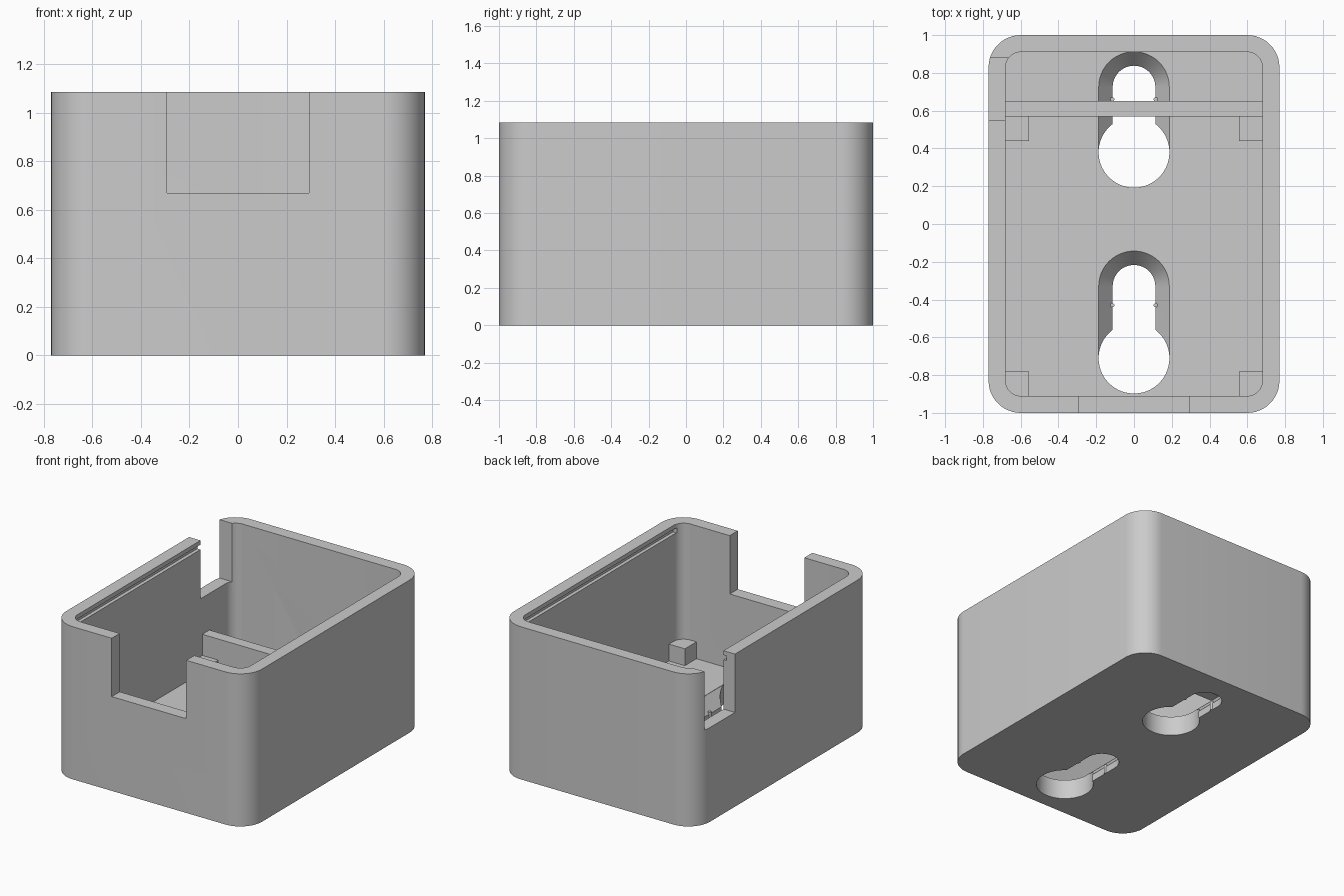
import bpy, bmesh
from math import sin, cos, pi

if "Cube" in bpy.data.objects:
    bpy.data.objects.remove(bpy.data.objects["Cube"], do_unlink=True)

HEIGHT, FLOOR, NOTCH_Z = 1.085, 0.14, 0.67
OUT_X, OUT_Y, IN_X, IN_Y = 0.77, 1.0, 0.68, 0.91

grey = bpy.data.materials.new("light_grey")
grey.use_nodes = True
grey.diffuse_color = (0.6, 0.6, 0.6, 1)
grey.node_tree.nodes["Principled BSDF"].inputs["Base Color"].default_value = (0.6, 0.6, 0.6, 1)


def outline(hx, hy, r, cx=0, cy=0, steps=12):
    """Rounded rectangle as a list of 2D points."""
    pts = []
    for q, (sx, sy) in enumerate([(1, 1), (-1, 1), (-1, -1), (1, -1)]):
        for i in range(steps + 1):
            a = (q + i / steps) * pi / 2
            pts.append((cx + sx * (hx - r) + r * cos(a), cy + sy * (hy - r) + r * sin(a)))
    return pts


def loft(name, rings):
    """Closed solid through (outline, z) rings with equal point counts."""
    bm = bmesh.new()
    loops = [[bm.verts.new((x, y, z)) for x, y in pts] for pts, z in rings]
    n = len(loops[0])
    for low, high in zip(loops, loops[1:]):
        for i in range(n):
            j = (i + 1) % n
            bm.faces.new((low[i], low[j], high[j], high[i]))
    bm.faces.new(loops[0][::-1])
    bm.faces.new(loops[-1])
    bmesh.ops.remove_doubles(bm, verts=bm.verts, dist=1e-5)
    bmesh.ops.recalc_face_normals(bm, faces=bm.faces)
    mesh = bpy.data.meshes.new(name)
    bm.to_mesh(mesh)
    bm.free()
    mesh.materials.append(grey)
    obj = bpy.data.objects.new(name, mesh)
    bpy.context.collection.objects.link(obj)
    return obj


def block(name, x0, x1, y0, y1, z0, z1):
    pts = [(x0, y0), (x1, y0), (x1, y1), (x0, y1)]
    return loft(name, [(pts, z0), (pts, z1)])


def cylinder(name, x, y, r, z0, z1, steps):
    # Half a step of turn keeps the seams off the slot edges
    pts = [(x + r * cos((i + 0.5) * 2 * pi / steps), y + r * sin((i + 0.5) * 2 * pi / steps))
           for i in range(steps)]
    return loft(name, [(pts, z0), (pts, z1)])


def cut(target, cutter):
    cutter.hide_render = True
    mod = target.modifiers.new("cut", 'BOOLEAN')
    mod.operation, mod.solver, mod.object = 'DIFFERENCE', 'EXACT', cutter
    bpy.context.view_layer.objects.active = target
    bpy.ops.object.modifier_apply(modifier=mod.name)
    bpy.data.objects.remove(cutter, do_unlink=True)


# Open box with rounded corners
shell = outline(OUT_X, OUT_Y, 0.17)
box = loft("case_body", [(shell, 0), (shell, HEIGHT)])
hollow = outline(IN_X, IN_Y, 0.08)
cut(box, loft("cavity_cutter", [(hollow, FLOOR), (hollow, HEIGHT + 0.2)]))

# Cable openings in the front wall and the right wall
cut(box, block("front_cutter", -0.293, 0.293, -1.2, -0.8, NOTCH_Z, 1.3))
cut(box, block("side_cutter", -0.9, -0.6, 0.55, 0.88, NOTCH_Z, 1.3))

# Lid grooves along both side walls
for s in (-1, 1):
    x0, x1 = sorted((s * 0.6, s * (IN_X + 0.025)))
    cut(box, block("groove_cutter", x0, x1, -0.86, 0.86, 1.02, 1.055))

# Keyhole mounts: round entry, narrow slot, sloped sides for a screw head
WIDE, NARROW, LIP = 0.187, 0.113, 0.05
for n, cy in enumerate((-0.71, 0.38)):
    top = cy + 0.38 if n == 0 else cy + 0.345
    mid, half = (cy + top) / 2, (top - cy) / 2
    small = outline(NARROW, half + NARROW, NARROW, 0, mid)
    large = outline(WIDE, half + WIDE, WIDE, 0, mid)
    # Slope ends flush with the floor, then rises straight to clear it
    cut(box, loft("slot_cutter", [(small, -0.1), (small, LIP), (large, FLOOR - 0.002),
                                  (large, FLOOR + 0.03)]))
    cut(box, cylinder("entry_cutter", 0, cy, WIDE + 0.0005, -0.1, FLOOR + 0.05, 64))
    # Small bumps that hold the screw
    for s in (-1, 1):
        cylinder("slot_bump", s * (NARROW + 0.002), cy + 0.28, 0.011, 0.0, LIP + 0.015, 12)

# Cross wall and corner posts
block("divider", -IN_X - 0.02, IN_X + 0.02, 0.57, 0.65, FLOOR, 0.41)
for s in (-1, 1):
    x0, x1 = sorted((s * 0.555, s * (IN_X + 0.01)))
    block("front_post", x0, x1, -IN_Y - 0.01, -0.78, FLOOR - 0.02, 0.26)
    block("rear_post", x0, x1, 0.44, 0.58, FLOOR - 0.02, 0.26)

# Smooth the rounded corners, keep hard edges sharp
bpy.ops.object.select_all(action='DESELECT')
box.select_set(True)
bpy.context.view_layer.objects.active = box
bpy.ops.object.shade_smooth_by_angle(angle=0.5)
